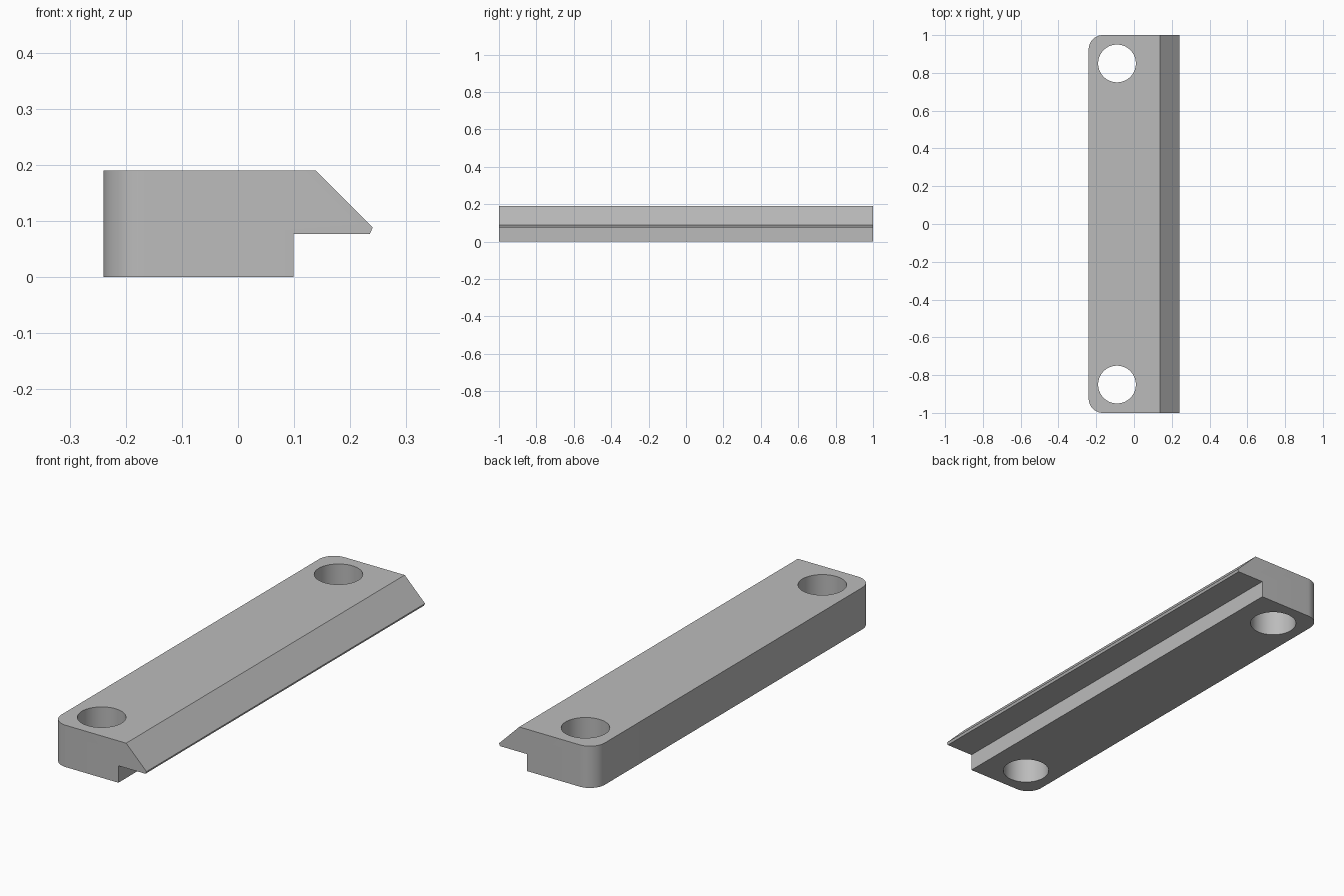
import bpy
import bmesh

cube = bpy.data.objects.get("Cube")
if cube:
    bpy.data.objects.remove(cube, do_unlink=True)

HALF_LENGTH = 1.0
HEIGHT = 0.19
BACK_X = -0.24
CORNER_RADIUS = 0.075

grey = bpy.data.materials.new("plain grey")
grey.use_nodes = True
colour = (0.5, 0.5, 0.5, 1)
grey.diffuse_color = colour
grey.node_tree.nodes["Principled BSDF"].inputs["Base Color"].default_value = colour

# Cross-section of the bar, with the overhanging sloped lip on +x
profile = [(BACK_X, 0), (0.099, 0), (0.099, 0.077), (0.235, 0.077),
           (0.24, 0.088), (0.138, HEIGHT), (BACK_X, HEIGHT)]

bm = bmesh.new()
end = bm.faces.new([bm.verts.new((x, -HALF_LENGTH, z)) for x, z in profile])
extruded = bmesh.ops.extrude_face_region(bm, geom=[end])["geom"]
far_verts = [v for v in extruded if isinstance(v, bmesh.types.BMVert)]
bmesh.ops.translate(bm, verts=far_verts, vec=(0, 2 * HALF_LENGTH, 0))

# Rounded upright corners on the straight side
corners = [e for e in bm.edges
           if all(abs(v.co.x - BACK_X) < 1e-4 for v in e.verts)
           and abs(e.verts[0].co.y - e.verts[1].co.y) < 1e-4]
bmesh.ops.bevel(bm, geom=corners, offset=CORNER_RADIUS, segments=12,
                profile=0.5, affect='EDGES')
bmesh.ops.recalc_face_normals(bm, faces=bm.faces)
mesh = bpy.data.meshes.new("clamp_bar")
bm.to_mesh(mesh)
bm.free()
mesh.materials.append(grey)
bar = bpy.data.objects.new("clamp_bar", mesh)
bpy.context.collection.objects.link(bar)


def select_only(obj):
    bpy.ops.object.select_all(action='DESELECT')
    obj.select_set(True)
    bpy.context.view_layer.objects.active = obj


# Through holes near both ends
for side in (-1, 1):
    bpy.ops.mesh.primitive_cylinder_add(vertices=64, radius=0.1, depth=1,
                                        location=(-0.09, side * 0.85, HEIGHT / 2))
    cutter = bpy.context.object
    cutter.name = "hole_cutter"
    cutter.hide_render = True
    cutter.data.materials.append(grey)
    select_only(bar)
    hole = bar.modifiers.new("hole", 'BOOLEAN')
    hole.operation = 'DIFFERENCE'
    hole.solver = 'EXACT'
    hole.object = cutter
    bpy.ops.object.modifier_apply(modifier=hole.name)
    bpy.data.objects.remove(cutter, do_unlink=True)

# Smooth curved walls, crisp flat edges
select_only(bar)
bpy.ops.object.shade_smooth_by_angle(angle=0.4)
